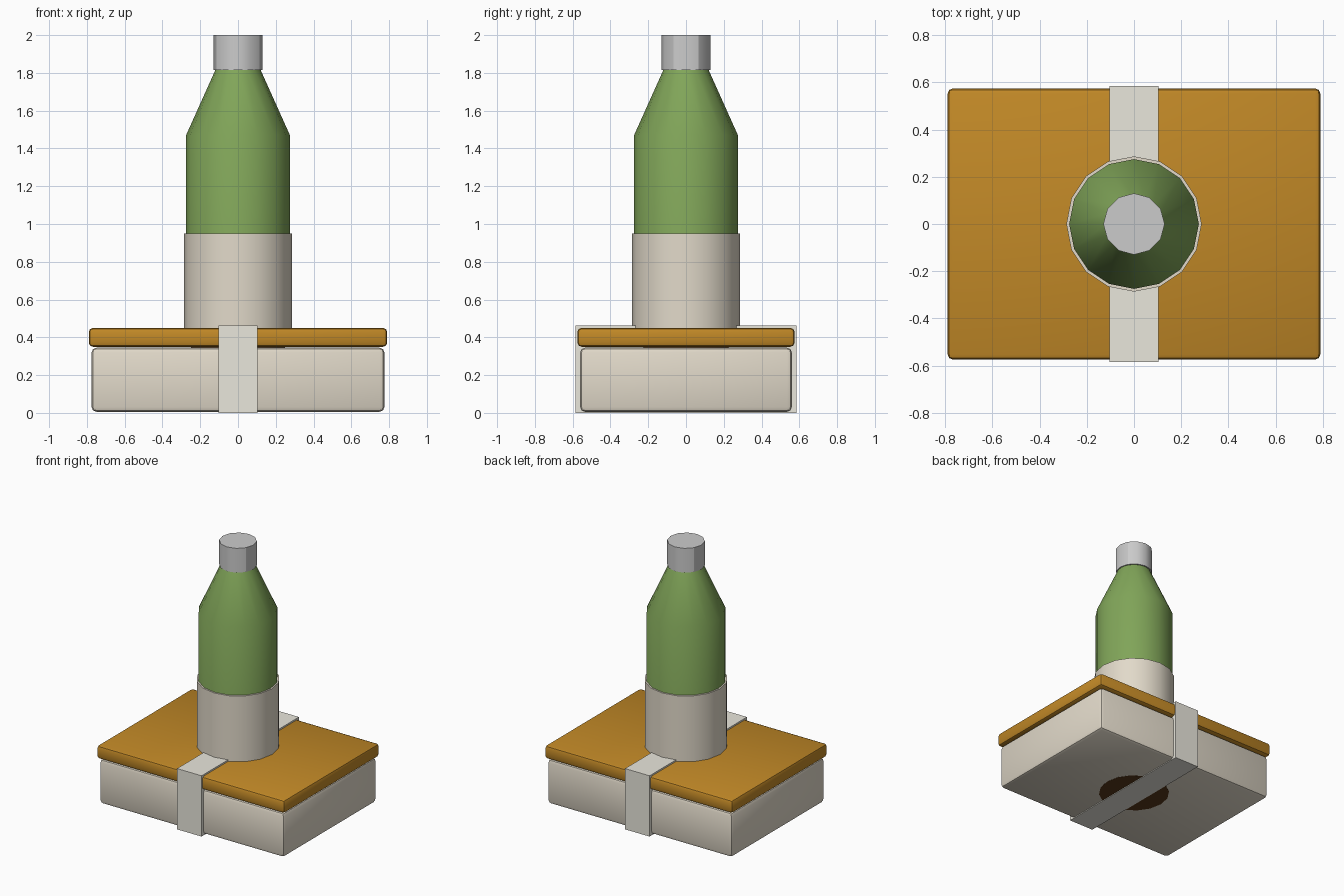
import bpy, bmesh, math

if "Cube" in bpy.data.objects:
    bpy.data.objects.remove(bpy.data.objects["Cube"])


def material(name, rgb):
    m = bpy.data.materials.new(name)
    m.diffuse_color = (*rgb, 1)
    m.use_nodes = True
    m.node_tree.nodes["Principled BSDF"].inputs["Base Color"].default_value = m.diffuse_color
    return m


cream = material("cream", (0.76, 0.70, 0.59))
orange = material("orange", (0.54, 0.25, 0.02))
green = material("green", (0.22, 0.38, 0.10))
ribbon = material("ribbon", (0.82, 0.80, 0.72))
brown = material("brown", (0.10, 0.04, 0.01))
grey = material("grey", (0.55, 0.55, 0.55))


def finish(name, bm, mat, smooth=True):
    bmesh.ops.recalc_face_normals(bm, faces=bm.faces)
    me = bpy.data.meshes.new(name)
    bm.to_mesh(me)
    bm.free()
    ob = bpy.data.objects.new(name, me)
    bpy.context.collection.objects.link(ob)
    me.materials.append(mat)
    if smooth:
        bpy.ops.object.select_all(action='DESELECT')
        ob.select_set(True)
        bpy.context.view_layer.objects.active = ob
        bpy.ops.object.shade_smooth_by_angle(angle=math.radians(30))
    return ob


def box(name, hx, hy, z0, z1, mat, bevel=0.0):
    bm = bmesh.new()
    bmesh.ops.create_cube(bm, size=1)
    for v in bm.verts:
        v.co = (v.co.x * 2 * hx, v.co.y * 2 * hy, (z0 + z1) / 2 + v.co.z * (z1 - z0))
    if bevel:
        bmesh.ops.bevel(bm, geom=bm.edges[:], offset=bevel, segments=2,
                        profile=0.5, affect='EDGES')
    return finish(name, bm, mat, smooth=bool(bevel))


def turned(name, profile, sides, mat):
    """Closed solid from (radius, height) rings, with a corner on +y."""
    bm = bmesh.new()
    rings = []
    for r, z in profile:
        rings.append([bm.verts.new((r * math.sin(2 * math.pi * i / sides),
                                    r * math.cos(2 * math.pi * i / sides), z))
                      for i in range(sides)])
    for a, b in zip(rings, rings[1:]):
        for i in range(sides):
            j = (i + 1) % sides
            bm.faces.new((a[i], a[j], b[j], b[i]))
    bm.faces.new(rings[0])
    bm.faces.new(rings[-1])
    return finish(name, bm, mat)


# Gift box and lid
box("box_base", 0.775, 0.56, 0.006, 0.345, cream, 0.025)
box("box_lid", 0.79, 0.575, 0.35, 0.45, orange, 0.022)

# Ribbon wrapped front to back around the box
box("ribbon_band", 0.103, 0.585, 0.0, 0.462, ribbon)

# Bottle with label sleeve and cap
turned("bottle", [(0.275, 0.40), (0.275, 1.47), (0.12, 1.815)], 16, green)
turned("label_sleeve", [(0.287, 0.40), (0.287, 0.95)], 16, cream)
turned("bottle_cap", [(0.13, 1.815), (0.13, 2.0)], 12, grey)

# Inner core reaching the underside of the box
turned("inner_core", [(0.25, 0.005), (0.25, 0.40)], 16, brown)
